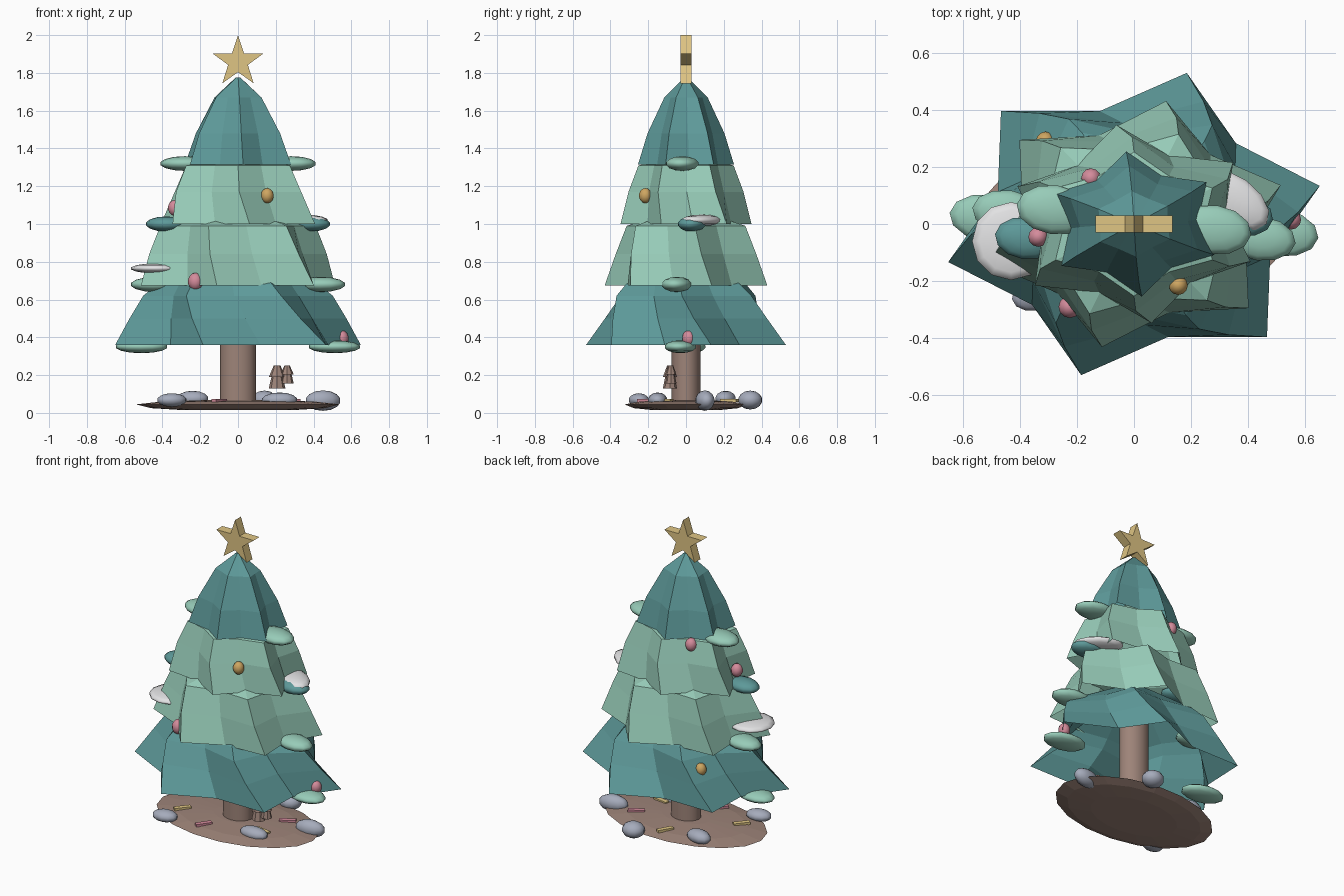
import bpy, bmesh
from math import cos, sin, radians, pi
from mathutils import Matrix, Vector

cube = bpy.data.objects.get("Cube")
if cube:
    bpy.data.objects.remove(cube, do_unlink=True)


def material(name, rgb):
    m = bpy.data.materials.new(name)
    m.use_nodes = True
    m.diffuse_color = (*rgb, 1)
    bsdf = next(n for n in m.node_tree.nodes if n.type == 'BSDF_PRINCIPLED')
    bsdf.inputs["Base Color"].default_value = (*rgb, 1)
    bsdf.inputs["Roughness"].default_value = 0.8
    return m


TEAL = material("teal needles", (0.11, 0.32, 0.32))
GREEN = material("pale green needles", (0.31, 0.60, 0.48))
GOLD = material("star gold", (0.74, 0.56, 0.23))
AMBER = material("amber bauble", (0.62, 0.38, 0.12))
PINK = material("pink bauble", (0.66, 0.26, 0.33))
BARK = material("bark brown", (0.34, 0.23, 0.19))
STONE = material("grey stone", (0.38, 0.41, 0.50))
SNOW = material("snow white", (0.76, 0.76, 0.77))


def finish(name, bm, mat, smooth=False):
    me = bpy.data.meshes.new(name)
    bmesh.ops.recalc_face_normals(bm, faces=bm.faces)
    for f in bm.faces:
        f.smooth = smooth and len(f.verts) <= 4
    bm.to_mesh(me)
    bm.free()
    me.materials.append(mat)
    ob = bpy.data.objects.new(name, me)
    bpy.context.scene.collection.objects.link(ob)
    return ob


def loft(name, rings, mat, cap_start=True, smooth=False):
    """Join equal-length loops of points with quads."""
    bm = bmesh.new()
    loops = [[bm.verts.new(p) for p in ring] for ring in rings]
    n = len(loops[0])
    for lo, hi in zip(loops, loops[1:]):
        for i in range(n):
            j = (i + 1) % n
            bm.faces.new((lo[i], lo[j], hi[j], hi[i]))
    if cap_start:
        bm.faces.new(loops[0][::-1])
    bm.faces.new(loops[-1])
    return finish(name, bm, mat, smooth)


def ellipse(rx, ry, z, sides, at=(0, 0)):
    return [(at[0] + rx * cos(2 * pi * i / sides),
             at[1] + ry * sin(2 * pi * i / sides), z) for i in range(sides)]


def blob(name, at, size, mat, yaw=0):
    bm = bmesh.new()
    m = (Matrix.Translation(at) @ Matrix.Rotation(radians(yaw), 4, 'Z')
         @ Matrix.Diagonal((*size, 1)))
    bmesh.ops.create_uvsphere(bm, u_segments=12, v_segments=7, radius=1, matrix=m)
    return finish(name, bm, mat, True)


def tier(name, a, b, phase, mat, profile):
    """Six-pointed twisted skirt; profile rows are z, scale, twist, valley."""
    rings = []
    for z, s, twist, valley in profile:
        ring = []
        for i in range(12):
            t = radians(phase + twist + 30 * i)
            r = s * (valley if i % 2 else 1)
            ring.append((a * r * cos(t), b * r * sin(t), z))
        rings.append(ring)
    return loft(name, rings, mat, cap_start=False)


# Needle skirts, bottom to top
tier("bottom_skirt", 0.67, 0.55, 14, TEAL,
     [(0.36, 1, 0, 0.74), (0.50, 0.86, -9, 0.75), (0.62, 0.75, -17, 0.76),
      (0.68, 0.64, -19, 0.8), (0.85, 0.2, -19, 0.9)])
tier("lower_middle_skirt", 0.54, 0.44, 18, GREEN,
     [(0.675, 1, 0, 0.74), (0.84, 0.89, -6, 0.75), (0.99, 0.77, -10, 0.77),
      (1.02, 0.55, -10, 0.85), (1.15, 0.2, -10, 0.9)])
tier("upper_middle_skirt", 0.44, 0.35, 38, GREEN,
     [(1.0, 1, 0, 0.74), (1.17, 0.87, -7, 0.75), (1.31, 0.72, -8, 0.77),
      (1.33, 0.45, -8, 0.85), (1.42, 0.2, -8, 0.9)])
tier("top_skirt", 0.31, 0.255, 35, TEAL,
     [(1.315, 1, 0, 0.73), (1.48, 0.80, -1, 0.76), (1.67, 0.45, -2, 0.85),
      (1.775, 0.04, -2, 1)])

# Trunk and ground mound
loft("trunk", [ellipse(0.095, 0.077, z, 16) for z in (0.05, 0.70)], BARK, smooth=True)
loft("ground_mound",
     [ellipse(0.54 * s, 0.33 * s, z, 18)
      for s, z in ((0.55, 0.015), (0.85, 0.025), (1, 0.045), (0.75, 0.06), (0.3, 0.068))],
     BARK)

# Flat five-pointed star
bm = bmesh.new()
outline = []
for i in range(10):
    r, t = (0.055 if i % 2 else 0.141), pi / 2 + i * pi / 5
    outline.append(bm.verts.new((r * cos(t), -0.03, 1.859 + r * sin(t))))
face = bm.faces.new(outline)
out = bmesh.ops.extrude_face_region(bm, geom=[face])
bmesh.ops.translate(bm, vec=Vector((0, 0.06, 0)),
                    verts=[v for v in out["geom"] if isinstance(v, bmesh.types.BMVert)])
finish("star", bm, GOLD)

# Paired foliage pads: half offset x, left-side y, right-side y, height, size
PADS = [(0.51, -0.03, 0.02, 0.35, (0.14, 0.085, 0.034), GREEN),
        (0.44, -0.05, 0.04, 0.68, (0.13, 0.08, 0.04), GREEN),
        (0.38, 0.03, -0.05, 1.0, (0.11, 0.075, 0.04), TEAL),
        (0.28, -0.02, 0.05, 1.32, (0.135, 0.088, 0.039), GREEN)]
for k, (x, yl, yr, z, size, mat) in enumerate(PADS):
    blob(f"left_pad_{k}", (x, yl, z), size, mat, -8)
    blob(f"right_pad_{k}", (-x, yr, z), size, mat, -8)

# Snow caps on two pads
blob("left_snow", (0.345, 0.085, 1.02), (0.15, 0.085, 0.03), SNOW, 145)
blob("right_snow", (-0.43, -0.06, 0.765), (0.14, 0.14, 0.027), SNOW)

# Baubles
BAUBLES = [(-0.225, -0.29, 0.695, PINK, 0.047), (0.55, 0.015, 0.395, PINK, 0.042),
           (-0.335, -0.045, 1.085, PINK, 0.042), (-0.15, 0.16, 1.28, PINK, 0.042),
           (0.155, -0.215, 1.15, AMBER, 0.04), (0.145, 0.30, 0.88, AMBER, 0.03),
           (-0.31, 0.29, 0.56, AMBER, 0.04)]
for k, (x, y, z, mat, r) in enumerate(BAUBLES):
    blob(f"bauble_{k}", (x, y, z), (r * 0.85, r * 0.85, r), mat)

# Stones around the mound
STONES = [(0.45, 0.10, 0.065, 0.095, 0.05, 0.054, 10), (0.22, -0.15, 0.068, 0.095, 0.052, 0.04, 0),
          (0.14, 0.34, 0.068, 0.07, 0.065, 0.05, 10), (-0.24, 0.21, 0.075, 0.085, 0.055, 0.042, -10),
          (-0.35, -0.25, 0.068, 0.08, 0.055, 0.036, 10)]
for k, (x, y, z, rx, ry, rz, yaw) in enumerate(STONES):
    blob(f"stone_{k}", (x, y, z), (rx, ry, rz), STONE, yaw)

# Little sticks lying on the mound
STICKS = [(-0.10, -0.21, 55, PINK), (0.28, 0.11, 30, PINK), (0.24, -0.09, -10, GOLD),
          (-0.33, -0.10, 50, GOLD), (-0.01, 0.23, 60, GOLD)]
for k, (x, y, yaw, mat) in enumerate(STICKS):
    bm = bmesh.new()
    bmesh.ops.create_cube(bm, size=1, matrix=Matrix.Translation((x, y, 0.066))
                          @ Matrix.Rotation(radians(yaw), 4, 'Z')
                          @ Matrix.Diagonal((0.10, 0.03, 0.016, 1)))
    finish(f"stick_{k}", bm, mat)

# Two stepped pine cones beside the trunk
for k, (x, y, z, s) in enumerate([(0.207, -0.085, 0.13, 1), (0.26, -0.08, 0.155, 0.8)]):
    steps = [(0.044, 0), (0.030, 0.06), (0.044, 0.06), (0.018, 0.12)]
    loft(f"pine_cone_{k}", [ellipse(r * s, r * s * 0.85, z + h * s, 8, (x, y))
                            for r, h in steps], BARK)
